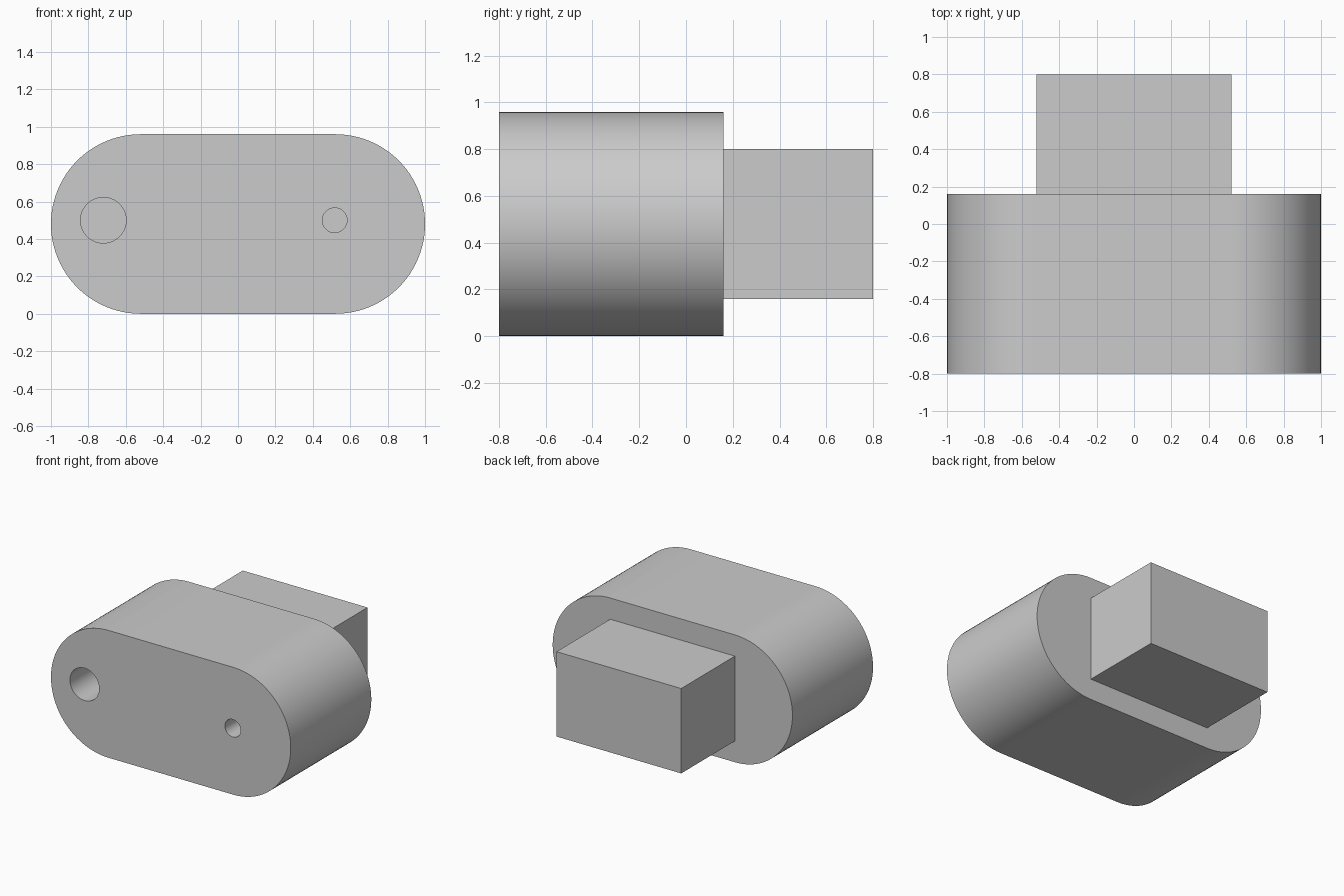
import bpy, math

if "Cube" in bpy.data.objects:
    bpy.data.objects.remove(bpy.data.objects["Cube"])

R = 0.48            # body end radius
HALF = 0.52         # half length of the straight flats
FRONT, STEP, BACK = -0.80, 0.16, 0.80


def prism(name, profile, y0, y1):
    """Extrude an x/z outline along y."""
    n = len(profile)
    verts = [(x, y, z) for y in (y0, y1) for x, z in profile]
    faces = [tuple(range(n)), tuple(range(2 * n - 1, n - 1, -1))]
    faces += [(i, i + n, (i + 1) % n + n, (i + 1) % n) for i in range(n)]
    mesh = bpy.data.meshes.new(name)
    mesh.from_pydata(verts, [], faces)
    obj = bpy.data.objects.new(name, mesh)
    bpy.context.collection.objects.link(obj)
    return obj


def arc(cx, cz, r, a0, a1, steps):
    return [(cx + r * math.cos(a0 + (a1 - a0) * i / steps),
             cz + r * math.sin(a0 + (a1 - a0) * i / steps)) for i in range(steps + 1)]


# Rounded-end body
q = math.pi / 2
body = prism("body", arc(HALF, R, R, -q, q, 48) + arc(-HALF, R, R, q, 3 * q, 48), FRONT, STEP)

# Blind round holes in the front face
for name, x, r in (("large_hole_cutter", -0.72, 0.122), ("small_hole_cutter", 0.517, 0.066)):
    cutter = prism(name, arc(x, 0.50, r, 0, 4 * q, 64)[:-1], FRONT - 0.1, FRONT + 0.48)
    cut = body.modifiers.new(name, 'BOOLEAN')
    cut.operation, cut.solver, cut.object = 'DIFFERENCE', 'EXACT', cutter
    bpy.context.view_layer.objects.active = body
    bpy.ops.object.modifier_apply(modifier=name)
    bpy.data.objects.remove(cutter)

# Smooth curved walls, sharp rims
bpy.ops.object.select_all(action='DESELECT')
body.select_set(True)
bpy.context.view_layer.objects.active = body
bpy.ops.object.shade_smooth_by_angle(angle=math.radians(30))

# Rectangular block on the back
prism("rear_block", [(-HALF, 0.16), (HALF, 0.16), (HALF, 0.80), (-HALF, 0.80)], STEP, BACK)
